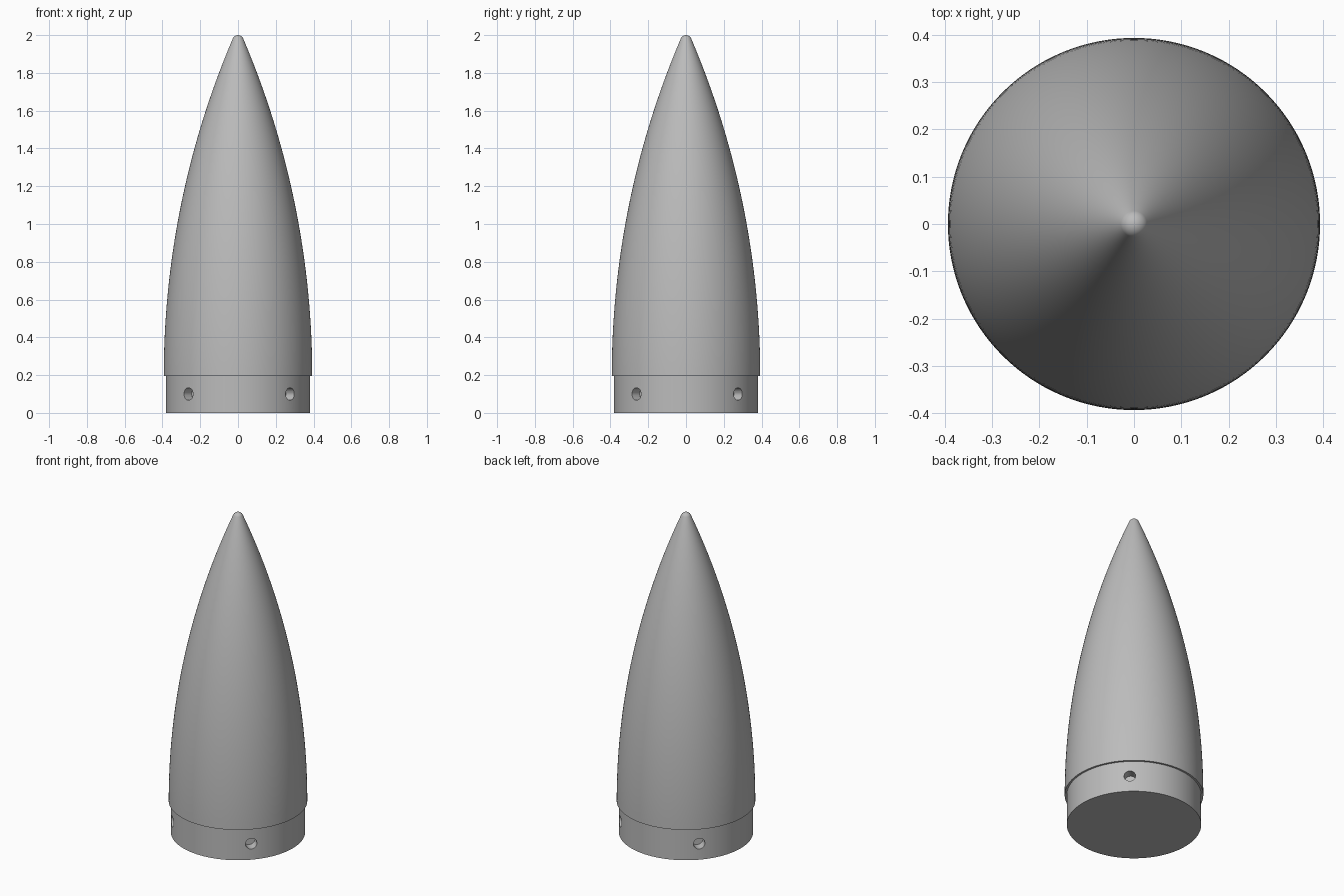
import bpy, bmesh
from math import sin, cos, asin, radians, pi, hypot
from mathutils import Vector, Matrix

if "Cube" in bpy.data.objects:
    bpy.data.objects.remove(bpy.data.objects["Cube"])

SEGMENTS = 128
HEIGHT, STEP_Z = 2.0, 0.195
NOSE_R, COLLAR_R, TIP_R = 0.393, 0.381, 0.03
HOLE_R, HOLE_Z, HOLE_DEPTH = 0.033, 0.1, 0.06

grey = bpy.data.materials.new("plain grey")
grey.use_nodes = True
colour = (0.5, 0.5, 0.5, 1)
grey.diffuse_color = colour
grey.node_tree.nodes["Principled BSDF"].inputs["Base Color"].default_value = colour


def add_object(name, bm):
    bmesh.ops.recalc_face_normals(bm, faces=bm.faces)
    mesh = bpy.data.meshes.new(name)
    bm.to_mesh(mesh)
    bm.free()
    mesh.materials.append(grey)
    obj = bpy.data.objects.new(name, mesh)
    bpy.context.collection.objects.link(obj)
    return obj


def lathe(name, profile):
    """Spin (radius, z) points about the z axis."""
    bm = bmesh.new()
    verts = [bm.verts.new((r, 0, z)) for r, z in profile]
    edges = [bm.edges.new(pair) for pair in zip(verts, verts[1:])]
    bmesh.ops.spin(bm, geom=verts + edges, cent=(0, 0, 0), axis=(0, 0, 1),
                   angle=2 * pi, steps=SEGMENTS, use_duplicate=False)
    bmesh.ops.remove_doubles(bm, verts=bm.verts, dist=1e-5)
    return add_object(name, bm)


def smooth(obj):
    bpy.ops.object.select_all(action="DESELECT")
    obj.select_set(True)
    bpy.context.view_layer.objects.active = obj
    bpy.ops.object.shade_smooth_by_angle(angle=radians(30))


# Nose: tangent arc blended into a small round tip
tip_z = HEIGHT - TIP_R
rise = tip_z - STEP_Z
arc_r = (NOSE_R ** 2 + rise ** 2 - TIP_R ** 2) / (2 * (NOSE_R - TIP_R))
end = asin(rise / (arc_r - TIP_R))
profile = [(COLLAR_R - 0.01, STEP_Z)]
for i in range(41):
    a = end * i / 40
    profile.append((NOSE_R - arc_r + arc_r * cos(a), STEP_Z + arc_r * sin(a)))
for i in range(1, 11):
    a = end + (pi / 2 - end) * i / 10
    profile.append((TIP_R * cos(a), tip_z + TIP_R * sin(a)))
smooth(lathe("nose_cone", profile))

# Collar: closed cylinder under the nose
bm = bmesh.new()
bmesh.ops.create_cone(bm, cap_ends=True, segments=SEGMENTS, radius1=COLLAR_R,
                      radius2=COLLAR_R, depth=STEP_Z,
                      matrix=Matrix.Translation((0, 0, STEP_Z / 2)))
collar = add_object("collar", bm)

# Four blind screw holes around the collar
bm = bmesh.new()
for i in range(4):
    angle = radians(46.4 + 90 * i)
    out = Vector((cos(angle), sin(angle), 0))
    place = Matrix.Translation(out * COLLAR_R + Vector((0, 0, HOLE_Z)))
    turn = out.to_track_quat("Z", "Y").to_matrix().to_4x4()
    bmesh.ops.create_cone(bm, cap_ends=True, segments=32, radius1=HOLE_R,
                          radius2=HOLE_R, depth=2 * HOLE_DEPTH, matrix=place @ turn)
cutter = add_object("hole_cutter", bm)
cutter.hide_render = True
cutter.hide_viewport = True
cutter.display_type = "WIRE"
cut = collar.modifiers.new("screw_holes", "BOOLEAN")
cut.operation = "DIFFERENCE"
cut.solver = "EXACT"
cut.object = cutter
smooth(collar)
